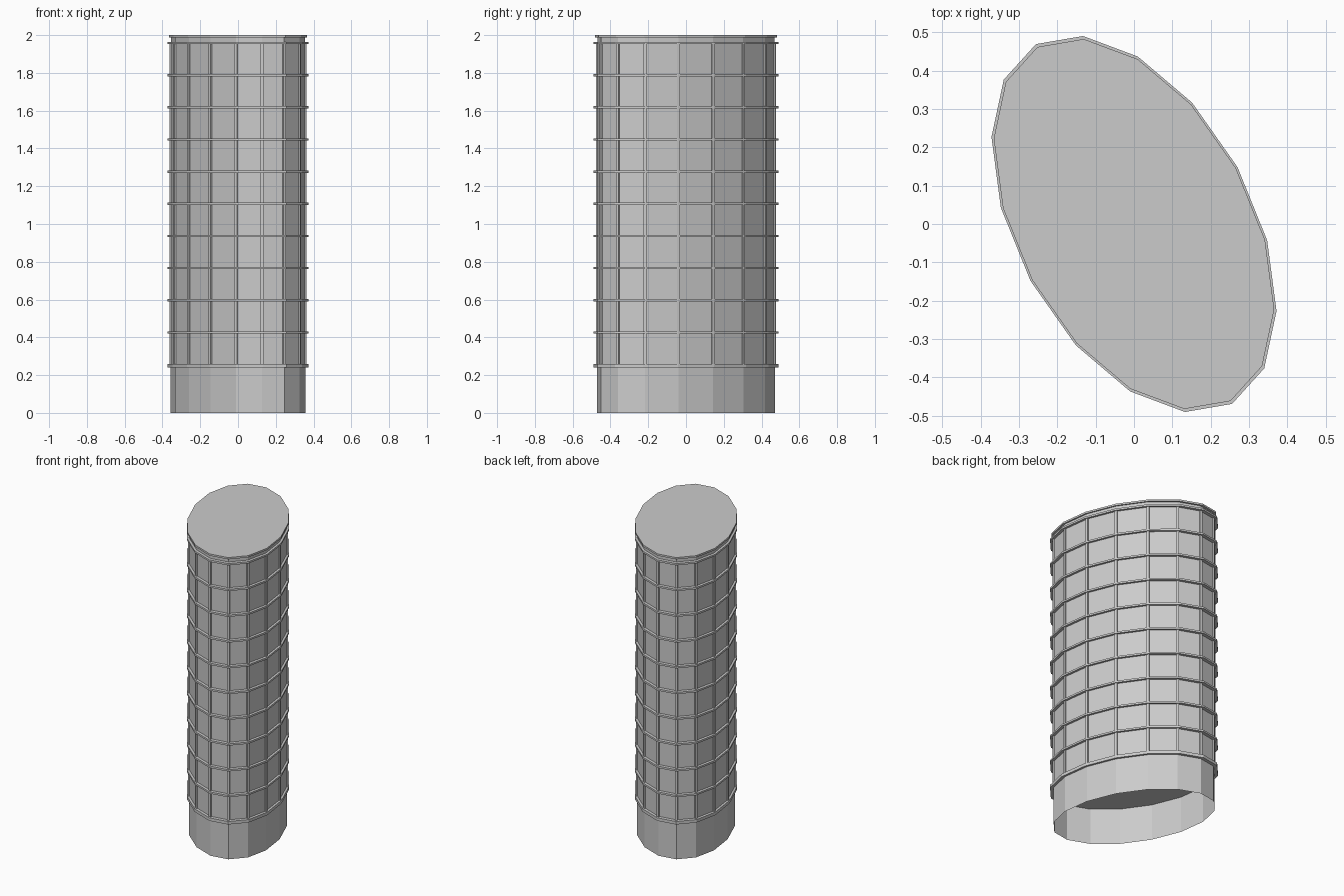
import bpy, bmesh, math
from mathutils import Vector

if "Cube" in bpy.data.objects:
    bpy.data.objects.remove(bpy.data.objects["Cube"])

SIDES = 16
A = Vector((0.372, -0.227, 0))   # conjugate half-axes of the slanted oval
B = Vector((0.010, 0.437, 0))


def oval_point(i, scale, z):
    t = 2 * math.pi * i / SIDES
    p = (A * math.cos(t) + B * math.sin(t)) * scale
    return Vector((p.x, p.y, z))


def add_object(name, bm):
    mesh = bpy.data.meshes.new(name)
    bm.to_mesh(mesh)
    bm.free()
    ob = bpy.data.objects.new(name, mesh)
    bpy.context.collection.objects.link(ob)
    return ob


def prism(name, scale, z0, z1, capped=True):
    bm = bmesh.new()
    low = [bm.verts.new(oval_point(i, scale, z0)) for i in range(SIDES)]
    top = [bm.verts.new(oval_point(i, scale, z1)) for i in range(SIDES)]
    for i in range(SIDES):
        j = (i + 1) % SIDES
        bm.faces.new((low[i], low[j], top[j], top[i]))
    if capped:
        bm.faces.new(low[::-1])
        bm.faces.new(top)
    return add_object(name, bm)


# Ground storey, open underneath, and the recessed facade above it
prism("ground_storey", 0.958, 0.0, 0.245, capped=False)
prism("facade", 0.956, 0.25, 1.99, capped=False)

# Thicker ledge over the ground storey, then thin floor ledges
prism("base_ledge", 1.0, 0.24, 0.26)
for n in range(1, 11):
    z = 0.256 + 0.1702 * n
    prism(f"floor_ledge_{n}", 1.0, z - 0.006, z + 0.006)

# Roof slab
prism("roof_cap", 0.984, 1.988, 2.0)

# Vertical mullions on every corner
bm = bmesh.new()
for i in range(SIDES):
    p = oval_point(i, 0.956, 0)
    along = (oval_point(i + 1, 1, 0) - oval_point(i - 1, 1, 0)).normalized()
    out = Vector((along.y, -along.x, 0))
    rings = []
    for z in (0.25, 1.957):
        up = Vector((0, 0, z))
        rings.append([bm.verts.new(p + along * a + out * o + up)
                      for a, o in ((-0.008, -0.012), (-0.008, 0.007),
                                   (0.008, 0.007), (0.008, -0.012))])
    low, top = rings
    for k in range(4):
        m = (k + 1) % 4
        bm.faces.new((low[k], low[m], top[m], top[k]))
    bm.faces.new(low)
    bm.faces.new(top)
bmesh.ops.recalc_face_normals(bm, faces=bm.faces[:])
add_object("mullions", bm)
